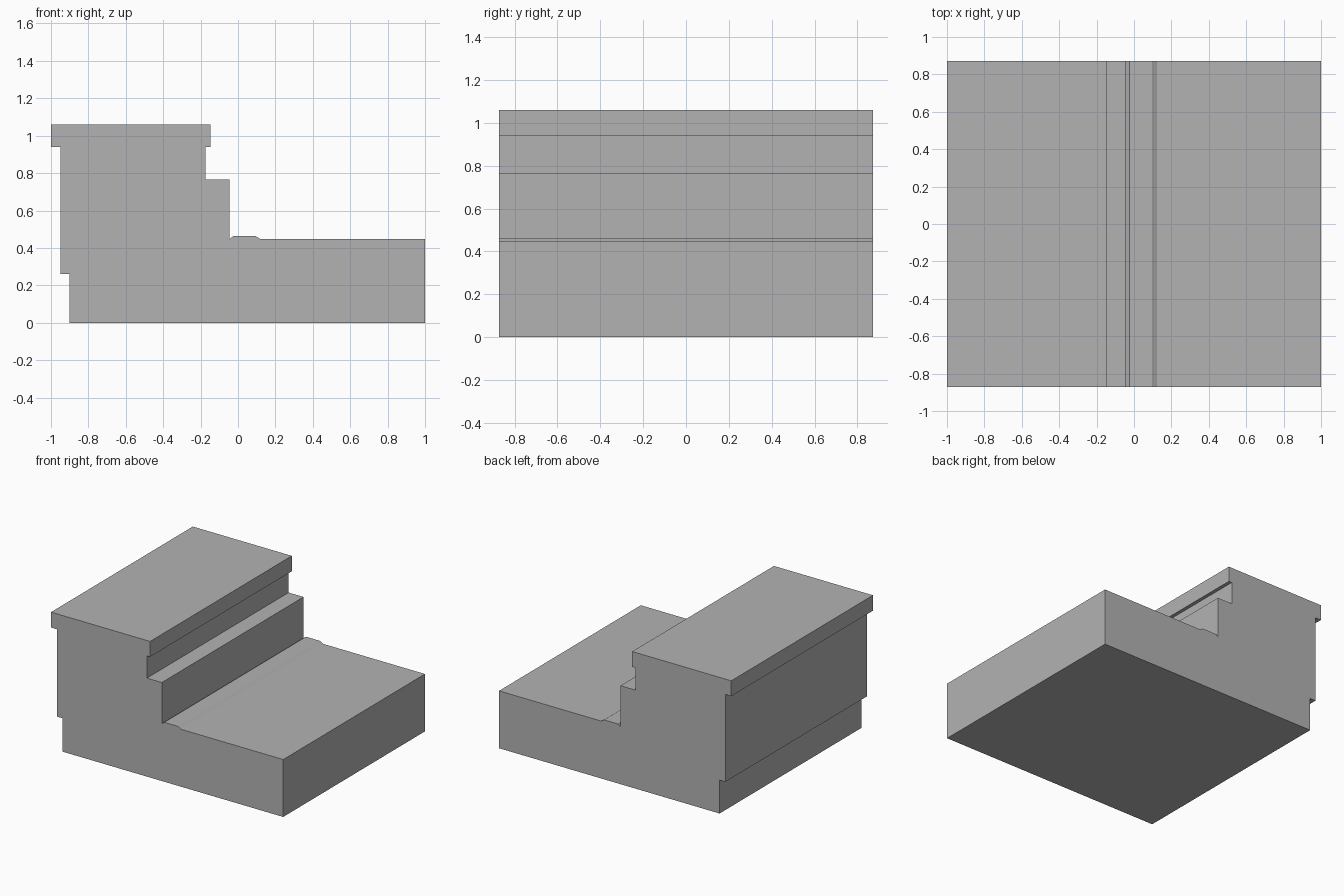
import bpy
import bmesh
from mathutils import Vector

cube = bpy.data.objects.get("Cube")
if cube:
    bpy.data.objects.remove(cube, do_unlink=True)


def make_material(name, color):
    mat = bpy.data.materials.new(name)
    mat.use_nodes = True
    mat.diffuse_color = color
    mat.node_tree.nodes["Principled BSDF"].inputs["Base Color"].default_value = color
    return mat


def extrude_profile(name, profile, half_depth, mat):
    """Extrude an (x, z) outline along y into a closed solid."""
    bm = bmesh.new()
    face = bm.faces.new([bm.verts.new((x, -half_depth, z)) for x, z in profile])
    new = bmesh.ops.extrude_face_region(bm, geom=[face])["geom"]
    verts = [v for v in new if isinstance(v, bmesh.types.BMVert)]
    bmesh.ops.translate(bm, verts=verts, vec=Vector((0, 2 * half_depth, 0)))
    bmesh.ops.recalc_face_normals(bm, faces=bm.faces)
    mesh = bpy.data.meshes.new(name)
    bm.to_mesh(mesh)
    bm.free()
    mesh.materials.append(mat)
    obj = bpy.data.objects.new(name, mesh)
    bpy.context.collection.objects.link(obj)
    return obj


grey = make_material("plain grey", (0.45, 0.45, 0.45, 1))

# Stepped block outline, from the base up the left side and down the steps
plinth = [(-0.9, 0), (-0.9, 0.26), (-0.95, 0.26), (-0.95, 0.94)]
cap = [(-1, 0.94), (-1, 1.06), (-0.147, 1.06), (-0.147, 0.94)]
steps = [(-0.174, 0.94), (-0.174, 0.767), (-0.046, 0.767), (-0.046, 0.447)]
low_ridge = [(-0.025, 0.463), (0.095, 0.463), (0.108, 0.455), (0.122, 0.447)]
deck = [(1, 0.447), (1, 0)]

extrude_profile("stepped_block", plinth + cap + steps + low_ridge + deck, 0.872, grey)
